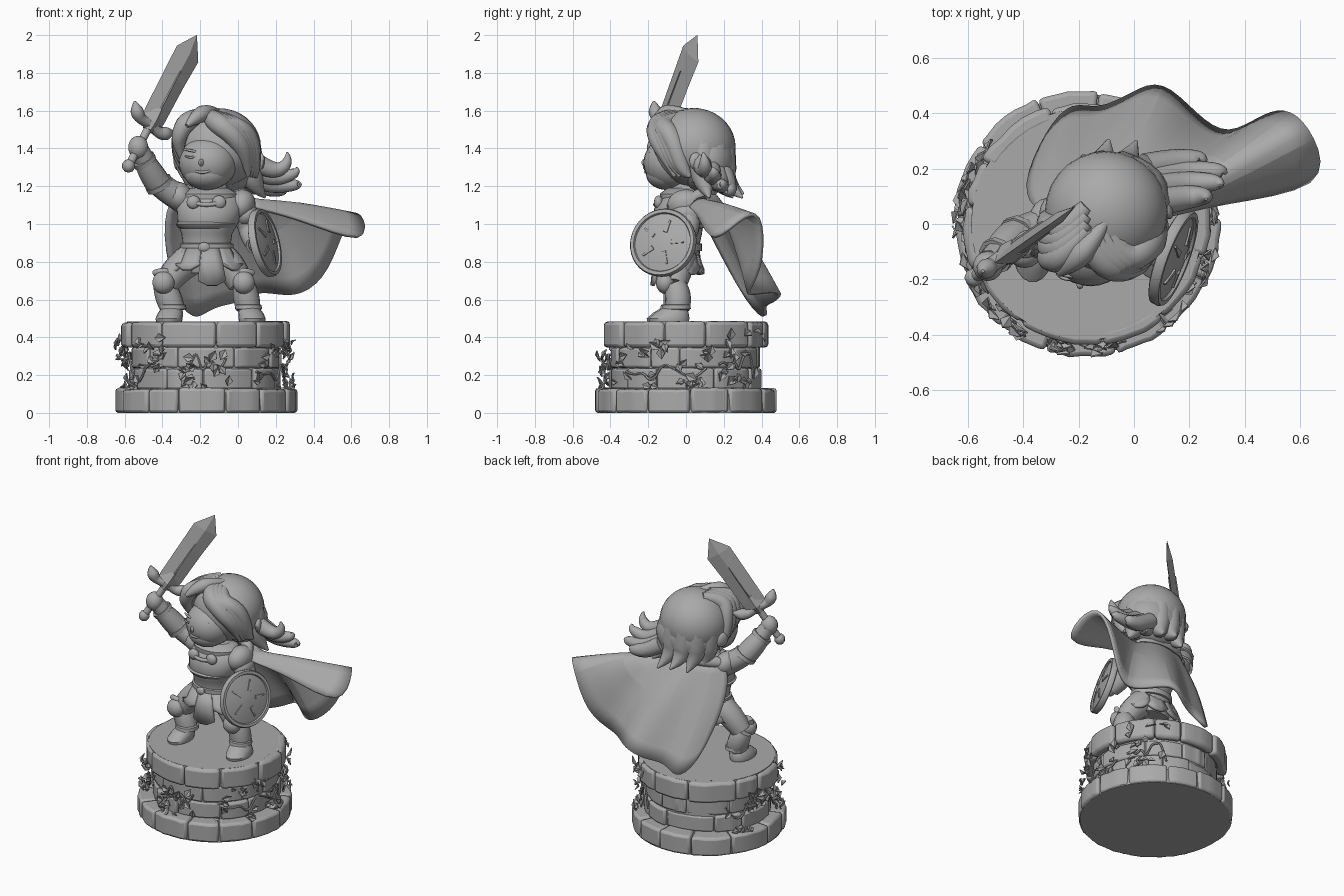
import bpy, bmesh, math, random
from mathutils import Vector, Matrix

if "Cube" in bpy.data.objects:
    bpy.data.objects.remove(bpy.data.objects["Cube"])

random.seed(4)
CX = -0.17                                   # pedestal axis
grey = bpy.data.materials.new("sculpt_grey")
grey.diffuse_color = (0.4, 0.4, 0.4, 1)
grey.use_nodes = True
grey.node_tree.nodes["Principled BSDF"].inputs["Base Color"].default_value = grey.diffuse_color


def finish(name, bm, angle=40, bevel=0, solid=0, sub=0, matrix=None):
    if matrix:
        bm.transform(matrix)
    bmesh.ops.recalc_face_normals(bm, faces=bm.faces)
    me = bpy.data.meshes.new(name)
    bm.to_mesh(me)
    bm.free()
    me.materials.append(grey)
    if angle:
        me.shade_smooth()
        me.set_sharp_from_angle(angle=math.radians(angle))
    ob = bpy.data.objects.new(name, me)
    bpy.context.collection.objects.link(ob)
    if sub:
        m = ob.modifiers.new("subdivide", 'SUBSURF')
        m.levels = m.render_levels = sub
    if solid:
        m = ob.modifiers.new("thickness", 'SOLIDIFY')
        m.thickness, m.offset = solid, 0
    if bevel:
        m = ob.modifiers.new("bevel", 'BEVEL')
        m.width, m.segments = bevel, 2
    return ob


def ball(name, c, r, rot=(0, 0, 0), seg=20):
    bm = bmesh.new()
    bmesh.ops.create_uvsphere(bm, u_segments=seg, v_segments=seg * 2 // 3, radius=1)
    R = Matrix.Rotation(rot[2], 4, 'Z') @ Matrix.Rotation(rot[1], 4, 'Y') @ Matrix.Rotation(rot[0], 4, 'X')
    return finish(name, bm, matrix=Matrix.Translation(c) @ R @ Matrix.Diagonal((*r, 1)))


def tube(name, pts, res=3):
    """Rounded sweep through (x, y, z, radius) points."""
    cu = bpy.data.curves.new(name + "_path", 'CURVE')
    cu.dimensions, cu.bevel_depth, cu.bevel_resolution, cu.use_fill_caps = '3D', 1, res, True
    sp = cu.splines.new('NURBS')
    sp.points.add(len(pts) - 1)
    for p, q in zip(sp.points, pts):
        p.co, p.radius = (*q[:3], 1), q[3]
    sp.order_u, sp.use_endpoint_u, sp.resolution_u = min(3, len(pts)), True, 5
    tmp = bpy.data.objects.new(name + "_path", cu)
    bpy.context.collection.objects.link(tmp)
    me = bpy.data.meshes.new_from_object(tmp.evaluated_get(bpy.context.evaluated_depsgraph_get()))
    bpy.data.objects.remove(tmp)
    bm = bmesh.new()
    bm.from_mesh(me)
    return finish(name, bm, 50)


def loft(name, rings, n=24, matrix=None, angle=40, bevel=0):
    """Capped stack of ellipses (z, centre x, centre y, radius x, radius y)."""
    bm = bmesh.new()
    rows = [[bm.verts.new((cx + rx * math.cos(k * math.tau / n), cy + ry * math.sin(k * math.tau / n), z))
             for k in range(n)] for z, cx, cy, rx, ry in rings]
    for a, b in zip(rows, rows[1:]):
        for k in range(n):
            bm.faces.new((a[k], a[(k + 1) % n], b[(k + 1) % n], b[k]))
    bm.faces.new(rows[0][::-1])
    bm.faces.new(rows[-1])
    return finish(name, bm, angle, bevel, matrix=matrix)


def sheet(name, cols, solid, sub=0, angle=50):
    bm = bmesh.new()
    vs = [[bm.verts.new(p) for p in c] for c in cols]
    for a, b in zip(vs, vs[1:]):
        for i in range(len(a) - 1):
            bm.faces.new((a[i], b[i], b[i + 1], a[i + 1]))
    return finish(name, bm, angle, solid=solid, sub=sub)


# Pedestal: solid core with courses of chipped stone blocks
loft("pedestal_core", [(0.0, CX, 0, .468, .468), (.1, CX, 0, .46, .46), (.118, CX, 0, .382, .382),
                       (.37, CX, 0, .382, .382), (.38, CX, 0, .42, .42), (.483, CX, 0, .418, .418)], 48)


def course(name, n, r0, r1, z0, z1, start, bevel):
    bm = bmesh.new()
    cuts = [start + (k + random.uniform(-.2, .2)) * math.tau / n for k in range(n)]
    cuts.append(cuts[0] + math.tau)
    for a0, a1 in zip(cuts, cuts[1:]):
        R, top, steps = r1 + random.uniform(-.012, .004), z1 - random.uniform(0, .01), 6
        loops = []
        for k in range(steps + 1):
            a = a0 + .005 + (a1 - a0 - .01) * k / steps
            Rk, dz = R + random.uniform(-.007, .002), random.uniform(-.004, 0)
            loops.append([bm.verts.new((CX + r * math.cos(a), r * math.sin(a), z))
                          for r, z in ((r0, z0), (Rk, z0), (Rk, top + dz), (r0, top))])
        for p, q in zip(loops, loops[1:]):
            for i in range(4):
                bm.faces.new((p[i], p[(i + 1) % 4], q[(i + 1) % 4], q[i]))
        bm.faces.new(loops[0])
        bm.faces.new(loops[-1])
    finish(name, bm, 30, bevel=bevel)


course("base_stones", 13, .34, .485, 0, .136, .1, .016)
course("lower_wall_stones", 10, .34, .404, .125, .24, .3, .012)
course("upper_wall_stones", 10, .34, .40, .238, .355, .0, .012)
course("rim_stones", 11, .385, .446, .346, .487, .2, .018)

# Ivy: one wandering vine per patch, with clumps of folded pointed leaves
spans = [(140, 235), (250, 285), (310, 375), (25, 60)]
bm = bmesh.new()
for s, (d0, d1) in enumerate(spans):
    clumps, path = [], []
    for k in range(9):
        a = math.radians(d0 + (d1 - d0) * k / 8)
        z = .24 + random.uniform(-.10, .10)
        path.append((CX + .415 * math.cos(a), .415 * math.sin(a), z, .007))
        clumps.append((math.degrees(a), z + random.uniform(-.06, .10)))
    tube("ivy_vine", path, 1)
    for k in range(int((d1 - d0) * .55)):
        deg, z = random.choice(clumps)
        a, z = math.radians(random.gauss(deg, 3)), min(.45, max(.14, random.gauss(z, .04)))
        r = random.uniform(.41, .47) if z < .34 else random.uniform(.445, .475)
        M = (Matrix.Translation((CX + r * math.cos(a), r * math.sin(a), z)) @ Matrix.Rotation(a, 4, 'Z')
             @ Matrix.Rotation(random.uniform(-.9, .9), 4, 'Y') @ Matrix.Rotation(random.uniform(0, 6.28), 4, 'X'))
        L = random.uniform(.024, .038)
        p = [bm.verts.new(M @ Vector(q)) for q in ((0, 0, -L), (.012, .7 * L, 0), (0, 0, L), (.012, -.7 * L, 0))]
        bm.faces.new((p[0], p[1], p[2]))
        bm.faces.new((p[0], p[2], p[3]))
finish("ivy_leaves", bm, 0, solid=.006)

# Torso, breastplate edges, belt and clasps
loft("torso", [(.74, -.165, -.03, .12, .09), (.80, -.165, -.03, .145, .11), (.88, -.165, -.03, .125, .10),
               (.95, -.165, -.03, .135, .115), (1.0, -.16, -.04, .16, .13), (1.08, -.15, -.035, .175, .135),
               (1.14, -.15, -.01, .165, .12), (1.18, -.15, 0, .10, .085), (1.25, -.15, 0, .07, .07)], 28)
loft("breastplate_hem", [(.975, -.165, -.035, .14, .12), (.98, -.165, -.035, .152, .132),
                         (1.0, -.165, -.04, .165, .14), (1.01, -.165, -.04, .155, .13)], 28)
loft("belt", [(.855, -.165, -.03, .125, .1), (.858, -.165, -.03, .14, .115),
              (.895, -.165, -.03, .14, .115), (.9, -.165, -.03, .125, .1)], 28)
ball("belt_buckle", (-.18, -.148, .877), (.033, .016, .027), seg=10)
loft("collar", [(1.13, -.15, -.02, .15, .115), (1.16, -.15, -.02, .15, .118), (1.19, -.15, -.01, .10, .09)], 24)
for x in (-.235, -.10):
    ball("cape_clasp", (x, -.145, 1.115), (.038, .025, .036), seg=14)
tube("clasp_chain", [(-.22, -.155, 1.11, .012), (-.17, -.17, 1.095, .012), (-.11, -.155, 1.11, .012)])

# Skirt of tapered armour panels, longest in front
for k in range(9):
    a = math.radians(-82 + 40 * k)
    drop = .66 if k == 0 else (.745 if k in (1, 8) else .72)
    cols = []
    for j in (-1, -.33, .33, 1):
        b = a + j * .37
        cols.append([(-.165 + rx * math.cos(b), -.045 + ry * math.sin(b), z + lift * abs(j)) for rx, ry, z, lift in
                     ((.13, .10, .87, 0), (.17, .122, .79, 0), (.205, .135, drop, .04))])
    sheet("skirt_panel", cols, .018, angle=20)

# Legs: thigh, knee guard, greave, boot
for hip, knee, ankle in (((-.235, -.03, .82), (-.395, -.08, .69), (-.345, -.06, .55)),
                         ((-.095, -.03, .82), (.03, -.08, .69), (.055, -.05, .55))):
    kx, ky, kz = knee
    ax, ay, az = ankle
    s = -1 if kx < CX else 1
    tube("thigh", [(*hip, .09), ((hip[0] + kx) / 2, ky + .04, .78, .085), (kx - s * .015, ky + .02, kz - .01, .068)])
    ball("knee_guard", (kx, ky - .03, kz), (.06, .05, .06), seg=14)
    tube("knee_strap", [(kx - .045, ky + .0, kz + .05, .018), (kx, ky - .05, kz + .065, .02),
                        (kx + .045, ky + .0, kz + .05, .018)])
    tube("greave", [(kx, ky + .02, kz - .01, .058), ((kx + ax) / 2, ay + .015, .62, .078), (ax, ay + .005, az, .064)])
    loft("greave_cuff", [(az - .005, ax, ay, .06, .06), (az, ax, ay, .072, .077),
                         (az + .022, ax, ay, .07, .074), (az + .025, ax, ay, .055, .055)], 18)
    loft("boot", [(.480, ax + s * .02, ay - .04, .068, .105), (.50, ax + s * .02, ay - .04, .072, .11),
                  (.53, ax + s * .012, ay - .025, .066, .09), (.57, ax, ay, .048, .05)], 18)

# Arms: raised sword arm and lowered shield arm
tube("sword_arm", [(-.28, 0, 1.12, .072), (-.40, -.03, 1.19, .07), (-.46, -.08, 1.27, .06), (-.52, -.14, 1.39, .05)])
tube("sword_bracer", [(-.42, -.045, 1.21, .07), (-.465, -.08, 1.275, .072), (-.50, -.12, 1.34, .056)])
tube("elbow_cuff", [(-.412, -.04, 1.20, .077), (-.425, -.05, 1.222, .077)])
tube("bracer_cuff", [(-.49, -.108, 1.325, .066), (-.502, -.118, 1.345, .066)])
ball("sword_hand", (-.528, -.152, 1.405), (.055, .055, .062), seg=14)
tube("shield_arm", [(.0, .0, 1.10, .07), (.055, .02, 1.02, .064), (.07, .0, .93, .058), (.09, -.10, .89, .05)])
ball("shield_hand", (.10, -.12, .89), (.045, .05, .045), seg=12)
ball("sword_pauldron", (-.31, .0, 1.145), (.07, .095, .082), (0, -.5, 0))
ball("shield_pauldron", (.015, .0, 1.10), (.075, .10, .085), (0, .5, 0))
ball("lower_pauldron", (.045, .005, 1.05), (.058, .085, .065), (0, .4, 0))

# Sword in its own frame: x across the blade, z toward the tip
tip, pommel = Vector((-.218, .06, 2.0)), Vector((-.588, -.20, 1.29))
d = (tip - pommel).normalized()
n = Vector((-d.y, d.x, 0)).normalized()
w = n.cross(d)
S = Matrix.Translation(tip - d * .556) @ Matrix((w, n, d)).transposed().to_4x4()
loft("sword_blade", [(-.01, 0, 0, .066, .024), (.05, 0, 0, .074, .024), (.28, 0, 0, .077, .022),
                     (.44, .003, 0, .082, .02), (.556, 0, 0, .001, .001)], 4, S, 0)
loft("blade_ridge", [(.02, 0, 0, .03, .03), (.09, 0, 0, .018, .03), (.33, 0, 0, .006, .026)], 4, S, 0)
loft("guard_block", [(-.04, 0, 0, .035, .03), (.01, 0, 0, .075, .04), (.09, 0, 0, .035, .034)], 4, S, 0)
for s in (-1, 1):
    arm = [(.02, -.005, .03), (.06, -.015, .026), (.10, 0, .038), (.125, .02, .032), (.15, .045, .006)]
    tube("sword_guard", [(*(S @ Vector((s * x, 0, z))), r) for x, z, r in arm])
tube("sword_grip", [(*(S @ Vector((0, 0, z))), .022) for z in (0, -.12, -.25)])
ball("sword_pommel", S @ Vector((0, 0, -.265)), (.036, .036, .036), seg=8)

# Round shield with raised rim, low boss and five inlaid chips
H = Matrix.Translation((.14, -.12, .90)) @ Vector((.91, -.34, .22)).to_track_quat('Z', 'Y').to_matrix().to_4x4()
loft("shield", [(z, 0, 0, r, r) for z, r in ((-.01, .05), (-.022, .165), (-.015, .181), (.01, .184), (.022, .178),
                                             (.022, .16), (.012, .155), (.026, .09), (.032, .01))], 36, H)
for k in range(5):
    A = H @ Matrix.Rotation(k * math.tau / 5, 4, 'Z')
    sheet("shield_chip", [[A @ Vector((.055, -.012, .032)), A @ Vector((.055, .012, .032))],
                          [A @ Vector((.125, -.004, .023)), A @ Vector((.125, .004, .023))]], .008, 0, 0)

# Cape: shoulder line, middle and hem of each fold, sweeping to one side
cape = [((-.34, .03, 1.16), (-.41, .12, .97), (-.31, .34, .55)), ((-.28, .10, 1.18), (-.30, .25, .90), (-.22, .44, .49)),
        ((-.22, .12, 1.18), (-.18, .25, .90), (-.13, .40, .57)), ((-.15, .13, 1.18), (-.08, .33, .92), (.00, .47, .58)),
        ((-.08, .13, 1.18), (.04, .33, .94), (.10, .52, .65)), ((-.02, .12, 1.17), (.13, .27, .96), (.22, .39, .63)),
        ((.02, .10, 1.16), (.22, .23, 1.0), (.34, .30, .62)), ((.04, .08, 1.14), (.29, .25, 1.05), (.48, .40, .74)),
        ((.05, .05, 1.13), (.34, .22, 1.12), (.57, .41, 1.03)), ((.05, .03, 1.11), (.34, .14, 1.11), (.65, .33, 1.08)),
        ((.05, .01, 1.09), (.30, .08, 1.04), (.71, .13, .87))]
sheet("cape", cape, .02, 2, 25)
tube("cape_collar", [(-.35, .0, 1.15, .03), (-.27, .11, 1.18, .04), (-.12, .14, 1.19, .04),
                     (.03, .10, 1.16, .04), (.06, .0, 1.12, .03)])

# Head with closed eyes, nose, mouth and ears
ball("face", (-.158, -.07, 1.325), (.155, .155, .142), seg=28)
ball("jaw", (-.165, -.10, 1.265), (.12, .112, .085), seg=24)
ball("nose", (-.195, -.22, 1.325), (.014, .016, .02), seg=8)
for x in (-.25, -.125):
    tube("closed_eye", [(x - .03, -.18, 1.36, .004), (x, -.207, 1.345, .008), (x + .03, -.197, 1.36, .004)], 2)
    tube("eyebrow", [(x - .035, -.17, 1.395, .005), (x, -.19, 1.39, .009), (x + .035, -.19, 1.38, .005)], 2)
tube("mouth", [(-.225, -.20, 1.28, .005), (-.185, -.217, 1.265, .012), (-.145, -.213, 1.285, .005)], 2)
for x, s in ((-.315, -1), (.115, 1)):
    ball("ear", (x, .06, 1.33), (.022, .045, .05), (.4, 0, s * .4), 12)

# Hair: cap, swept fringe, back locks and wind-blown tips
ball("hair_cap", (-.10, .045, 1.405), (.222, .218, .208), seg=28)
ball("hair_back", (-.08, .11, 1.33), (.205, .15, .17), seg=24)
for f in range(4):
    o = .028 * f
    tube("fringe_lock", [(-.17 + o, -.02, 1.585 - o * .2, .03), (-.13 + o, -.14, 1.55 - o * .3, .06),
                         (-.02 + o, -.16 + o, 1.47, .055), (.045 + o * .4, -.10 + o, 1.36 - o, .046),
                         (.055 + o * .5, -.06 + o, 1.25, .008)])
    tube("side_fringe", [(-.17, -.02 + o, 1.585, .03), (-.26, -.12 + o, 1.56, .055), (-.31, -.13 + 1.5 * o, 1.48, .045),
                         (-.315, -.10 + 1.5 * o, 1.41 - o, .032), (-.295, -.08 + 1.5 * o, 1.33 - o, .006)])
tube("crown_tuft", [(-.27, -.18, 1.52, .012), (-.21, -.13, 1.58, .05), (-.14, -.05, 1.60, .032), (-.08, .04, 1.585, .01)])
for k in range(6):
    a = math.radians(15 + 29 * k)
    c, s = math.cos(a), math.sin(a)
    tube("back_lock", [(-.10 + .09 * c, .05 + .09 * s, 1.53, .03), (-.10 + .15 * c, .05 + .14 * s, 1.46, .07),
                       (-.09 + .15 * c, .05 + .14 * s, 1.32, .08), (-.08 + .165 * c, .05 + .165 * s, 1.21, .058),
                       (-.05 + .20 * c, .06 + .25 * s, 1.14 + .02 * (k % 2), .006)])
for y, z, tx, tz in ((.09, 1.33, .27, 1.38), (.14, 1.29, .32, 1.30), (.18, 1.25, .335, 1.21), (.22, 1.23, .25, 1.19)):
    tube("blown_lock", [(.04, y - .02, z + .03, .055), (.13, y, z - .03, .052), (.22, y + .01, z - .05, .04),
                        (tx, y + .01, (z + tz) / 2 - .02, .028), (tx - .01, y, tz, .005)])
